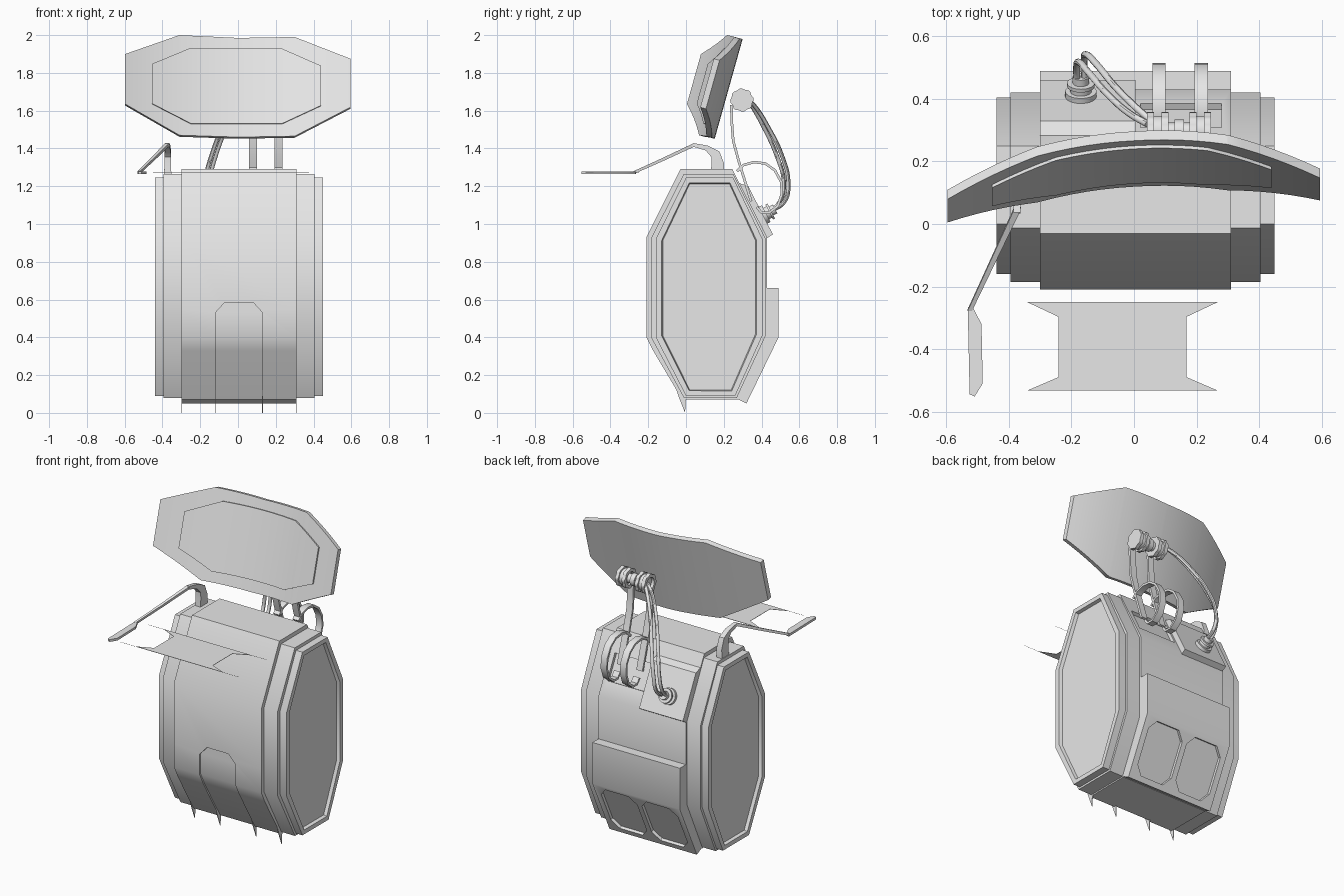
import bpy, bmesh, math
from mathutils import Vector

if "Cube" in bpy.data.objects:
    bpy.data.objects.remove(bpy.data.objects["Cube"])

grey = bpy.data.materials.new("light_grey")
grey.use_nodes = True
colour = (0.8, 0.8, 0.8, 1)
grey.diffuse_color = colour
grey.node_tree.nodes["Principled BSDF"].inputs["Base Color"].default_value = colour
parts, cutters = [], []
CX = 0.005  # middle of the body


def loft(name, rings, inset=None, cutter=False):
    """Skin a row of equal rings, close both ends, optionally sink the ends."""
    bm = bmesh.new()
    rows = [[bm.verts.new(p) for p in ring] for ring in rings]
    n = len(rows[0])
    for a, b in zip(rows, rows[1:]):
        for i in range(n):
            bm.faces.new((a[i], a[(i + 1) % n], b[(i + 1) % n], b[i]))
    caps = [bm.faces.new(rows[0]), bm.faces.new(rows[-1])]
    bmesh.ops.recalc_face_normals(bm, faces=bm.faces)
    if inset:
        for cap in [c for c, on in zip(caps, inset) if on]:
            bmesh.ops.inset_region(bm, faces=[cap], thickness=0.032)
            bmesh.ops.inset_region(bm, faces=[cap], thickness=0.006, depth=-0.02)
    me = bpy.data.meshes.new(name)
    bm.to_mesh(me)
    bm.free()
    ob = bpy.data.objects.new(name, me)
    bpy.context.collection.objects.link(ob)
    me.materials.append(grey)
    (cutters if cutter else parts).append(ob)
    ob.hide_render = cutter
    return ob


def prism(name, profile, x0, x1, **kw):
    return loft(name, [[(x, y, z) for y, z in profile] for x in (x0, x1)], **kw)


def slab(name, outline, z0, z1):
    return loft(name, [[(x, y, z) for x, y in outline] for z in (z0, z1)])


def ribbon(name, pts, widths, thick):
    """Band along a path; width runs in x, thickness across the path."""
    rings = []
    for i, p in enumerate(pts):
        a, b = pts[max(i - 1, 0)], pts[min(i + 1, len(pts) - 1)]
        n = Vector((0, a[2] - b[2], b[1] - a[1])).normalized() * thick[i]
        w = Vector((widths[i], 0, 0))
        p = Vector(p)
        rings.append([p - w - n, p + w - n, p + w + n, p - w + n])
    return loft(name, rings)


def lathe(name, centre, axis, profile, teeth=()):
    """Turned part; profile rows listed in teeth get a ribbed edge."""
    axis = Vector(axis).normalized()
    u = Vector((1, 0, 0)) if abs(axis.x) < 0.5 else Vector((0, 1, 0))
    v = axis.cross(u)
    rings = []
    for k, (d, r) in enumerate(profile):
        ring = []
        for i in range(32):
            t = math.tau * i / 32
            rr = r * (0.92 if k in teeth and i // 2 % 2 else 1)
            ring.append(Vector(centre) + axis * d + (u * math.cos(t) + v * math.sin(t)) * rr)
        rings.append(ring)
    return loft(name, rings)


def cut(ob, cutter):
    mod = ob.modifiers.new("cut", 'BOOLEAN')
    mod.operation, mod.object = 'DIFFERENCE', cutter


# Body: three stepped eight-sided drums
end = [(-.16, .92), (0, 1.245), (.25, 1.245), (.405, .92), (.405, .41), (.26, .09), (0, .09), (-.16, .4)]
mid = [(-.185, .925), (-.012, 1.265), (.25, 1.265), (.42, .925), (.42, .405), (.268, .078), (-.01, .078), (-.185, .4)]
core = [(-.21, .93), (-.03, 1.29), (.245, 1.29), (.43, .93), (.43, .4), (.275, .07), (-.02, .07),
        (-.175, .331), (-.21, .4), (-.21, .55)]
body = prism("body_core", core, CX - .305, CX + .305)
for side, label in ((1, "left"), (-1, "right")):
    prism(label + "_shoulder_drum", mid, CX + side * .29, CX + side * .4)
    prism(label + "_end_drum", end, CX + side * .385, CX + side * .445, inset=(False, True))

# Front hatch, sunk along the front surface
rows = [(.02, .01, .125), (.331, -.175, .125), (.4, -.21, .125), (.53, -.21, .125), (.585, -.21, .075)]
hatch = loft("hatch_cutter", [[(CX - w, -.4, z), (CX + w, -.4, z), (CX + w, y + .01, z), (CX - w, y + .01, z)]
                              for z, y, w in rows], cutter=True)
cut(body, hatch)

# Thin fins below the front panels
for i, x in enumerate((-.298, -.12, .13, .308)):
    prism(f"bottom_fin_{i + 1}", [(-.05, .12), (-.035, .075), (-.005, 0), (0, .09)], x - .002, x + .002)

# Back: strap recess in the upper slope and raised connector block
cut(body, prism("strap_recess_cutter", [(.292, 1.155), (.367, 1.009), (.45, 1.05), (.375, 1.2)],
                .02, .28, cutter=True))
prism("connector_block", [(.27, 1.22), (.33, 1.2), (.46, .945), (.42, .92)], -.3, .005)

# Lower back pack with two sunken panels
pack = prism("back_pack", [(.4, .66), (.49, .66), (.49, .4), (.32, .05), (.25, .085), (.4, .41)],
             CX - .305, CX + .305)
along, out = Vector((0, .17, .35)).normalized(), Vector((0, .35, -.17)).normalized()
for side in (1, -1):
    mid_pt = Vector((CX + side * .142, .407, .23))
    corner = [(-.125, -.11), (-.08, -.165), (.08, -.165), (.125, -.11),
              (.125, .11), (.08, .165), (-.08, .165), (-.125, .11)]
    rings = [[mid_pt + Vector((a, 0, 0)) + along * b + out * d for a, b in corner] for d in (-.018, .08)]
    cut(pack, loft("panel_cutter", rings, cutter=True))


# Curved upper screen: columns along x, with a raised inner field
def edge(line, x):
    for (xa, za), (xb, zb) in zip(line, line[1:]):
        if x <= xb:
            return za + (zb - za) * (x - xa) / (xb - xa)
    return line[-1][1]


def screen(name, top, bottom, front, back):
    xs = {p[0] for p in top}
    x0, x1 = min(xs), max(xs)
    xs |= {x0 + (x1 - x0) * i / 24 for i in range(25)}
    rings = []
    for x in sorted(xs):
        zt, zb = edge(top, x), edge(bottom, x)
        y = .195 + .0625 * x - .354 * x * x
        rings.append([(x, y + d + .28 * (z - 1.73), z - .28 * d)
                      for z, d in ((zb, front), (zt, front), (zt, back), (zb, back))])
    return loft(name, rings)


screen("screen_shell", [(-.597, 1.9), (-.31, 2.0), (0, 1.985), (.3, 1.99), (.595, 1.875)],
       [(-.597, 1.635), (-.31, 1.47), (0, 1.46), (.3, 1.465), (.595, 1.618)], 0, .03)
screen("screen_field", [(-.455, 1.845), (-.25, 1.93), (.235, 1.925), (.44, 1.835)],
       [(-.455, 1.635), (-.25, 1.53), (.235, 1.53), (.44, 1.625)], -.01, .005)

# Pulleys behind the screen, joined by an axle
hub = (0, .296, 1.656)
wheel = [(.02, .04), (0, .04), (0, .062), (.022, .062), (.022, .05), (.046, .05), (.046, .062), (.068, .062), (.068, .03)]
for label, x in (("right", .042), ("left", .178)):
    lathe(label + "_pulley", (x, hub[1], hub[2]), (1, 0, 0), wheel, teeth=(2, 3, 6, 7))
lathe("pulley_axle", hub, (1, 0, 0), [(.1, .028), (.13, .028), (.13, .038), (.16, .038), (.16, .028), (.19, .028)])

# Hanging straps and hooked loops
hang = [(.24, 1.63), (.243, 1.53), (.25, 1.44), (.28, 1.33), (.345, 1.12)]
hook = [(.27, 1.28), (.305, 1.312), (.36, 1.328), (.42, 1.32), (.47, 1.285), (.503, 1.225), (.508, 1.16),
        (.485, 1.095), (.44, 1.06), (.4, 1.06), (.375, 1.09)]
for label, x in (("right", .08), ("left", .215)):
    for kind, path in (("hanging_strap", hang), ("hooked_loop", hook)):
        n = len(path)
        ribbon(f"{label}_{kind}", [(x, y, z) for y, z in path], [.021] * n, [.007] * n)

# Connector and two cables
lathe("cable_connector", (-.17, .405, 1.045), (0, .889, .457),
      [(0, .05), (.022, .05), (.022, .034), (.04, .034), (.04, .044), (.052, .044), (.052, .026), (.075, .026)])
for i, s in enumerate((-1, 1)):
    path = [(.055, .32, 1.67), (.0, .36 + s * .008, 1.62), (-.07, .425 + s * .012, 1.51),
            (-.13, .495 + s * .014, 1.36), (-.165, .53 + s * .012, 1.22),
            (-.172, .51 + s * .012, 1.12), (-.17, .445, 1.065)]
    cu = bpy.data.curves.new("cable", 'CURVE')
    cu.dimensions, cu.bevel_depth, cu.bevel_resolution = '3D', .011, 3
    cu.use_fill_caps = True
    sp = cu.splines.new('BEZIER')
    sp.bezier_points.add(len(path) - 1)
    for bp, p in zip(sp.bezier_points, path):
        bp.co = (p[0] + s * .012, p[1], p[2])
        bp.handle_left_type = bp.handle_right_type = 'AUTO'
    sp.resolution_u = 6
    cu.materials.append(grey)
    ob = bpy.data.objects.new(f"cable_{i + 1}", cu)
    bpy.context.collection.objects.link(ob)
    parts.append(ob)

# Side arm with paddle, and the flat plate in front
ribbon("arm_bracket", [(-.372, .165, 1.25), (-.372, .168, 1.32), (-.372, .155, 1.37), (-.372, .11, 1.402), (-.375, .035, 1.42)],
       [.019, .018, .017, .015, .011], [.036, .033, .026, .014, .009])
ribbon("arm_rod", [(-.375, .045, 1.42), (-.45, -.115, 1.345), (-.525, -.275, 1.273)], [.011, .009, .007], [.009, .008, .007])
slab("arm_paddle", [(-.532, -.265), (-.515, -.268), (-.488, -.32), (-.484, -.51), (-.51, -.552), (-.526, -.545)], 1.264, 1.279)
half = [(.412, -.25), (.305, -.25), (.205, -.297), (.205, -.49), (.305, -.533), (.412, -.533)]
slab("front_plate", [(x - .037, y) for x, y in half] + [(-x - .037, y) for x, y in reversed(half)], 1.272, 1.274)

# Apply cuts, drop cutters, and smooth all but the sharp edges
bpy.ops.object.select_all(action='DESELECT')
for ob in parts:
    ob.select_set(True)
bpy.context.view_layer.objects.active = parts[0]
bpy.ops.object.convert(target='MESH')
for ob in cutters:
    bpy.data.objects.remove(ob)
bpy.ops.object.shade_smooth_by_angle(angle=math.radians(36))
